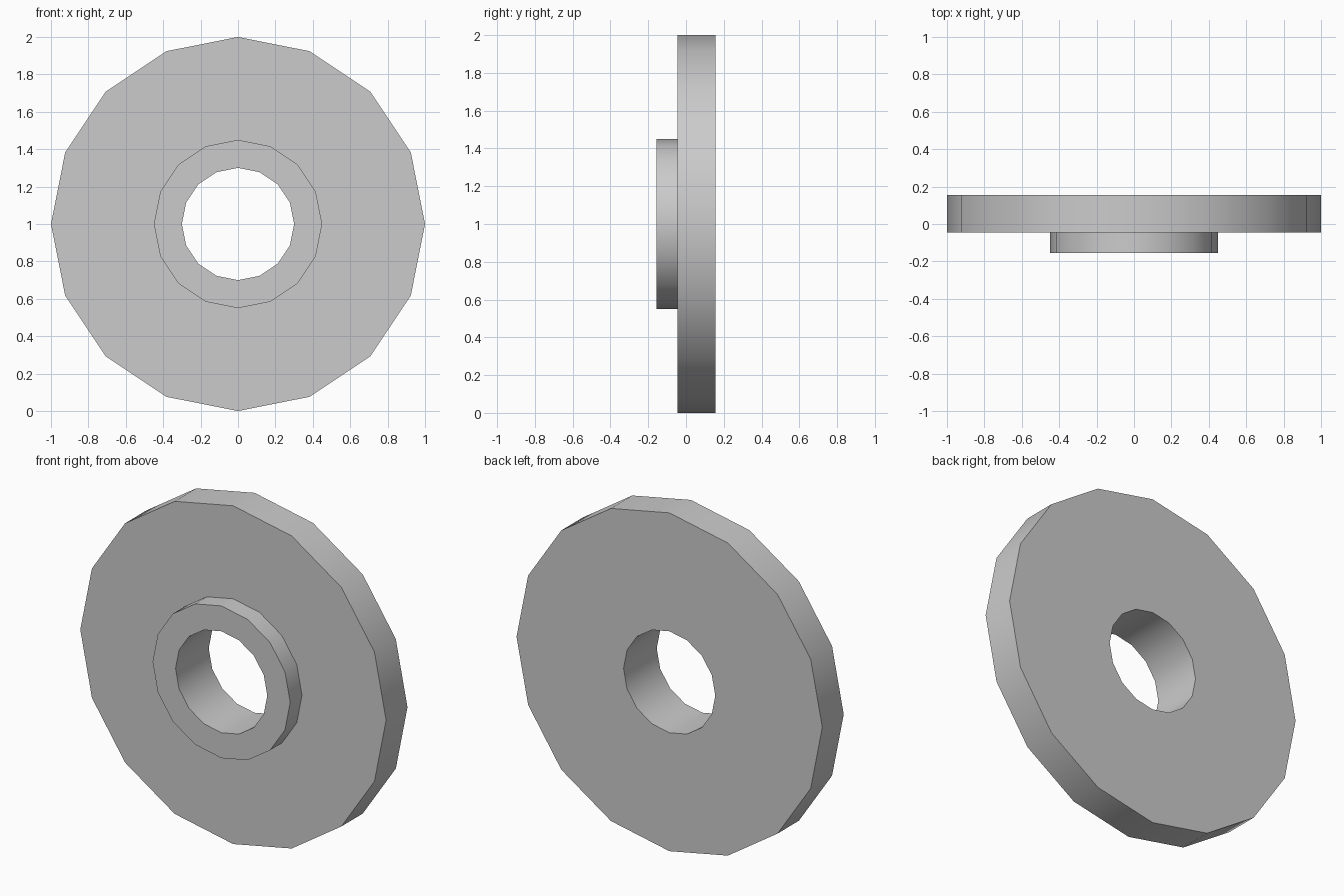
import bpy, bmesh
from math import sin, cos, tau, radians

cube = bpy.data.objects.get("Cube")
if cube:
    bpy.data.objects.remove(cube, do_unlink=True)

SIDES = 16

grey = bpy.data.materials.new("plain_grey")
grey.use_nodes = True
colour = (0.6, 0.6, 0.6, 1.0)
grey.diffuse_color = colour
grey.node_tree.nodes["Principled BSDF"].inputs["Base Color"].default_value = colour

# Closed cross-section as (radius, y): bore, raised hub, wide disc
profile = [(0.30, -0.155), (0.45, -0.155), (0.45, -0.045),
           (1.0, -0.045), (1.0, 0.155), (0.30, 0.155)]

# Turn the cross-section around the y axis
bm = bmesh.new()
rings = []
for i in range(SIDES):
    a = tau * i / SIDES
    rings.append([bm.verts.new((r * cos(a), y, 1 + r * sin(a))) for r, y in profile])
for i, ring in enumerate(rings):
    following = rings[(i + 1) % SIDES]
    for j in range(len(profile)):
        k = (j + 1) % len(profile)
        bm.faces.new((ring[j], ring[k], following[k], following[j]))
bmesh.ops.recalc_face_normals(bm, faces=bm.faces)

mesh = bpy.data.meshes.new("hubbed_disc")
bm.to_mesh(mesh)
bm.free()
mesh.materials.append(grey)
disc = bpy.data.objects.new("hubbed_disc", mesh)
bpy.context.collection.objects.link(disc)

# Smooth round walls, sharp rims
bpy.ops.object.select_all(action="DESELECT")
disc.select_set(True)
bpy.context.view_layer.objects.active = disc
bpy.ops.object.shade_smooth_by_angle(angle=radians(30))
